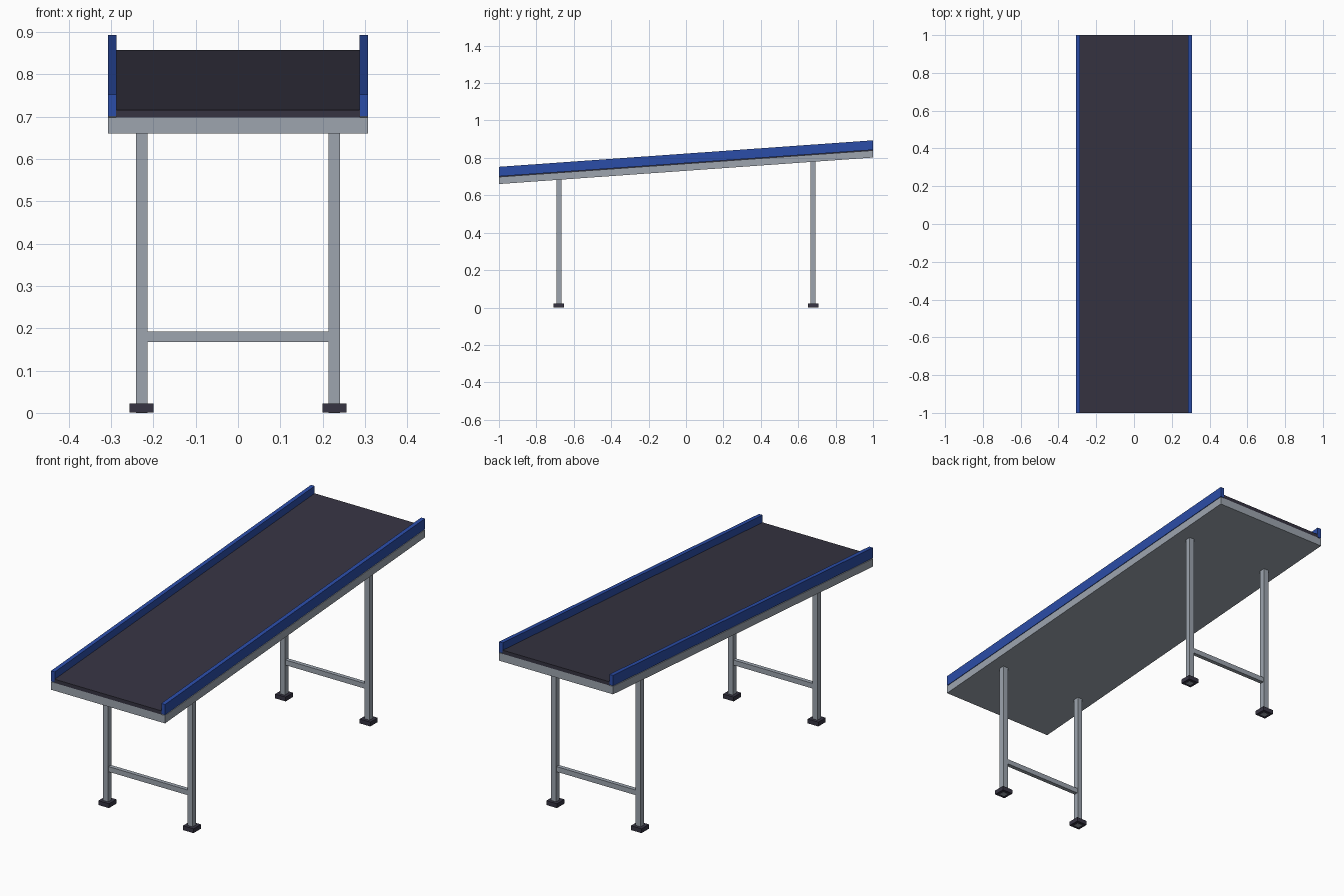
import bpy
import bmesh

SLOPE = 0.0708  # rise of the bed per unit of y

cube = bpy.data.objects.get("Cube")
if cube:
    bpy.data.objects.remove(cube, do_unlink=True)


def srgb(*rgb):
    return tuple(((c / 255 + 0.055) / 1.055) ** 2.4 for c in rgb) + (1.0,)


def material(name, color):
    mat = bpy.data.materials.new(name)
    mat.use_nodes = True
    mat.diffuse_color = color
    mat.node_tree.nodes["Principled BSDF"].inputs["Base Color"].default_value = color
    return mat


steel = material("steel grey", srgb(157, 165, 175))
rubber = material("dark rubber", srgb(54, 52, 66))
blue = material("rail blue", srgb(43, 77, 168))


def box(name, low, high, mat, slope_bottom=0.0, slope_top=0.0):
    """Box between two corners whose bottom and top may slope along y."""
    bm = bmesh.new()
    bmesh.ops.create_cube(bm, size=1)
    for v in bm.verts:
        upper = v.co.z > 0
        for i in range(3):
            v.co[i] = high[i] if v.co[i] > 0 else low[i]
        v.co.z += v.co.y * (slope_top if upper else slope_bottom)
    mesh = bpy.data.meshes.new(name)
    bm.to_mesh(mesh)
    bm.free()
    mesh.materials.append(mat)
    obj = bpy.data.objects.new(name, mesh)
    bpy.context.collection.objects.link(obj)
    return obj


def bed_part(name, x0, x1, z0, z1, mat):
    return box(name, (x0, -1, z0), (x1, 1, z1), mat, SLOPE, SLOPE)


# Sloping bed: frame slab, belt and side rails
bed_part("bed_frame", -0.307, 0.307, 0.731, 0.769, steel)
bed_part("belt", -0.288, 0.288, 0.769, 0.787, rubber)
bed_part("left_rail", 0.287, 0.307, 0.772, 0.823, blue)
bed_part("right_rail", -0.307, -0.287, 0.772, 0.823, blue)

# Two leg frames with feet and a crossbar
for end, y in (("front", -0.68), ("back", 0.68)):
    for side, x in (("left", 0.228), ("right", -0.228)):
        h, f = 0.0135, 0.0285
        box(f"{end}_{side}_leg", (x - h, y - h, 0), (x + h, y + h, 0.74),
            steel, 0, SLOPE)
        box(f"{end}_{side}_foot", (x - f, y - f, 0.001), (x + f, y + f, 0.022), rubber)
    box(f"{end}_crossbar", (-0.22, y - 0.01, 0.167), (0.22, y + 0.01, 0.192), steel)
